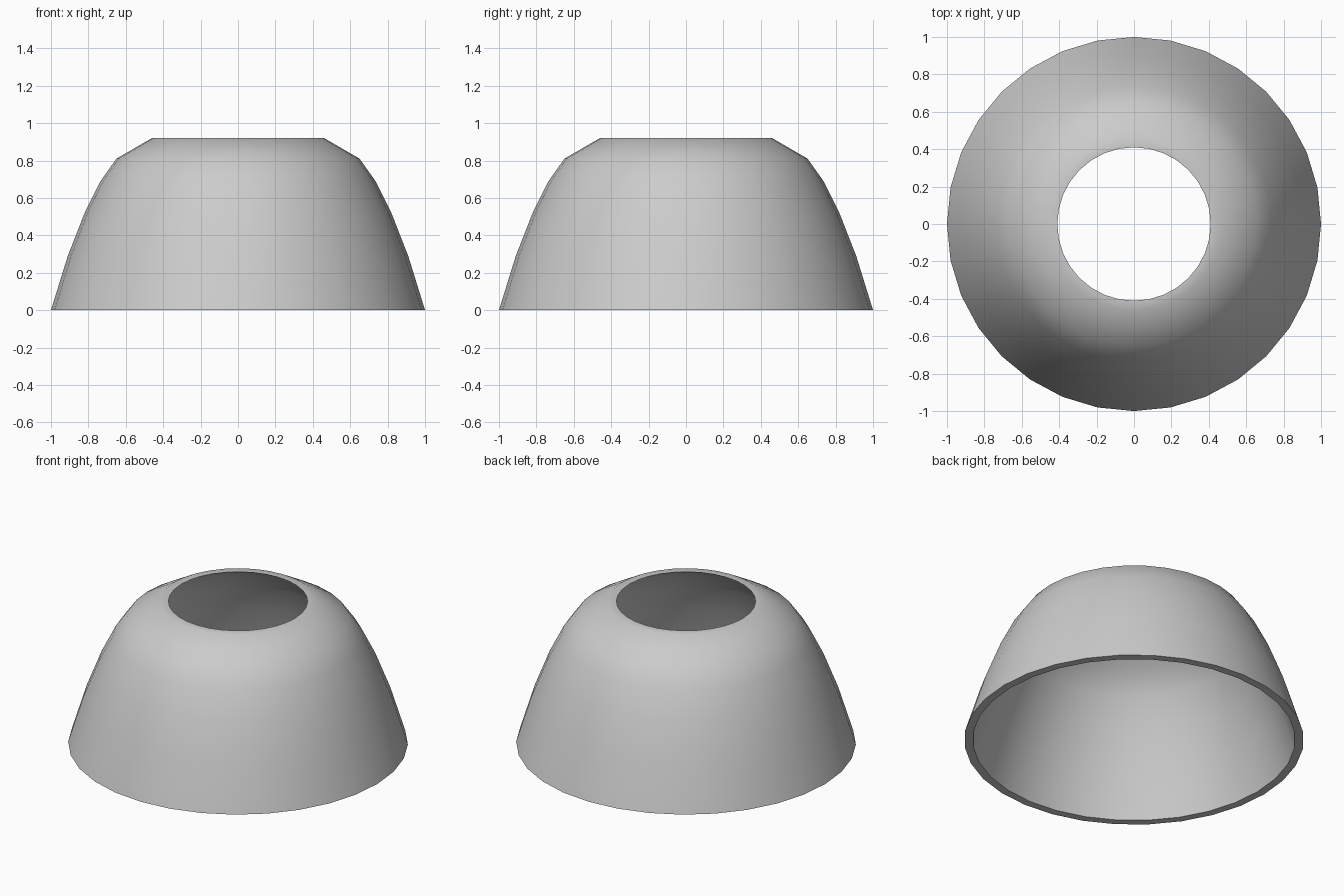
import bpy
import math

default = bpy.data.objects.get("Cube")
if default:
    bpy.data.objects.remove(default, do_unlink=True)

SIDES = 32
WALL = 0.05

# Outer profile from rim to opening; the inside follows it one wall inwards
outer = [(1.0, 0.0), (0.91, 0.29), (0.82, 0.52), (0.735, 0.69), (0.65, 0.81), (0.46, 0.92)]
inner = [(r - WALL, z) for r, z in reversed(outer)]
profile = outer + inner

# Closed lathe around z
verts, faces = [], []
count = len(profile)
for s in range(SIDES):
    a = math.tau * s / SIDES
    verts += [(r * math.cos(a), r * math.sin(a), z) for r, z in profile]
    for i in range(count):
        j = (i + 1) % count
        t = (s + 1) % SIDES
        faces.append((s * count + i, t * count + i, t * count + j, s * count + j))

mesh = bpy.data.meshes.new("open_dome_shade")
mesh.from_pydata(verts, [], faces)
shade = bpy.data.objects.new("open_dome_shade", mesh)
bpy.context.collection.objects.link(shade)

# Plain grey material
grey = bpy.data.materials.new("plain_grey")
grey.use_nodes = True
colour = (0.6, 0.6, 0.6, 1.0)
grey.diffuse_color = colour
grey.node_tree.nodes["Principled BSDF"].inputs["Base Color"].default_value = colour
mesh.materials.append(grey)

# Smooth walls with crisp rims
bpy.ops.object.select_all(action="DESELECT")
shade.select_set(True)
bpy.context.view_layer.objects.active = shade
bpy.ops.object.shade_smooth_by_angle(angle=math.radians(40))
